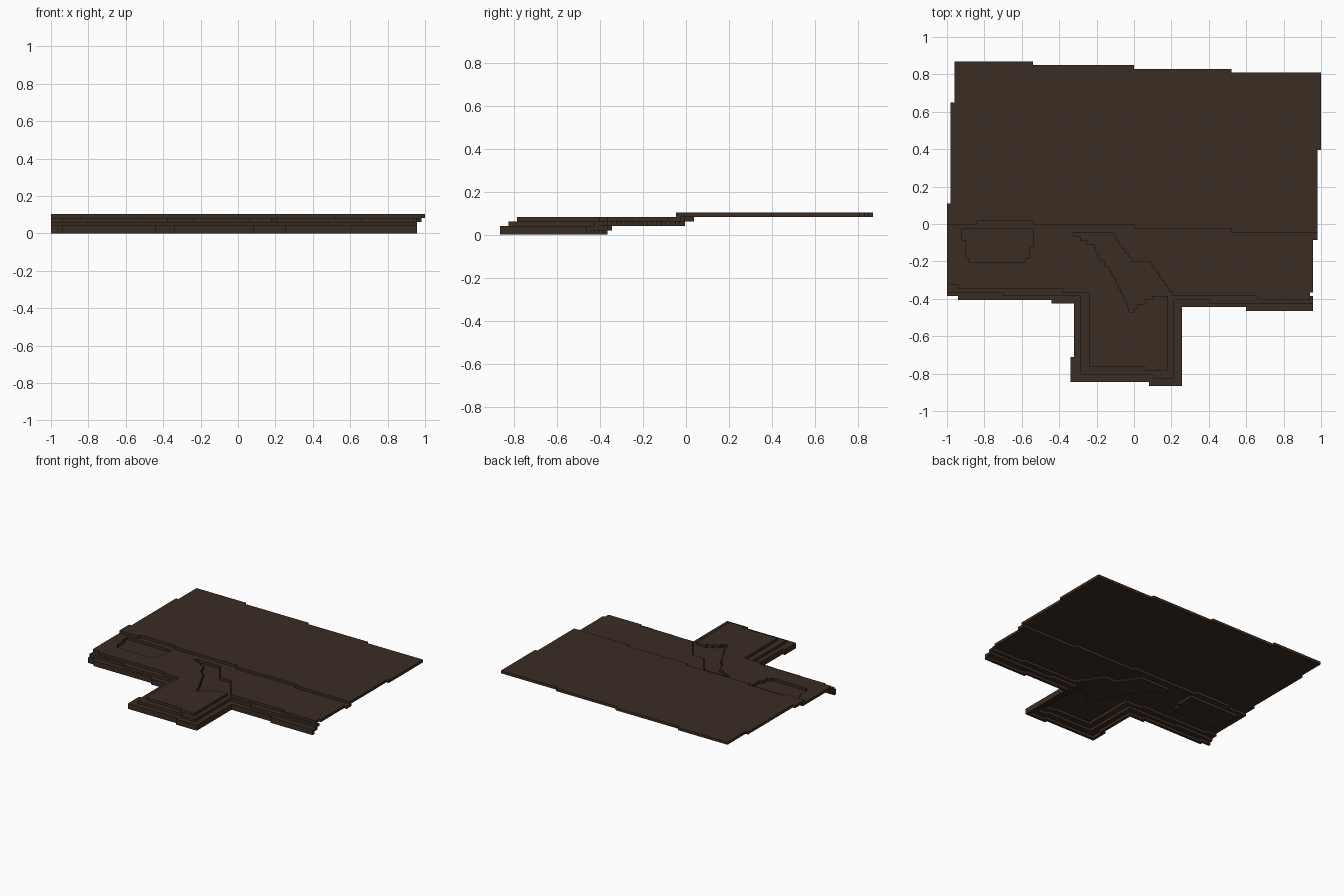
import bpy

cube = bpy.data.objects.get("Cube")
if cube:
    bpy.data.objects.remove(cube, do_unlink=True)

V = 0.0206  # thickness of one terrain layer

earth = bpy.data.materials.new("dark brown earth")
earth.use_nodes = True
COLOUR = (0.044, 0.026, 0.017, 1)
earth.diffuse_color = COLOUR
earth.node_tree.nodes["Principled BSDF"].inputs["Base Color"].default_value = COLOUR


def stairs(a, b):
    """Stepped path from a to b, one layer width per row (a not included)."""
    n = max(1, round(abs(b[1] - a[1]) / V))
    path, x = [], a[0]
    for i in range(1, n + 1):
        y = a[1] + (b[1] - a[1]) * i / n
        path.append((x, y))
        x = a[0] + (b[0] - a[0]) * i / n
        path.append((x, y))
    return path


def staircase(points):
    path = [points[0]]
    for a, b in zip(points, points[1:]):
        path += [b] if abs(a[1] - b[1]) < 1e-6 else stairs(a, b)
    return path


def offset(path, d, closed=False):
    """Shift an axis-aligned path to its left by d."""
    path = [p for i, p in enumerate(path) if i == 0 or p != path[i - 1]]

    def normal(a, b):
        dx, dy = b[0] - a[0], b[1] - a[1]
        if abs(dx) > abs(dy):
            return (0, 1 if dx > 0 else -1)
        return (-1 if dy > 0 else 1, 0)

    result, n = [], len(path)
    for i, p in enumerate(path):
        normals = set()
        if i > 0 or closed:
            normals.add(normal(path[i - 1], p))
        if i < n - 1 or closed:
            normals.add(normal(p, path[(i + 1) % n]))
        result.append((p[0] + d * sum(m[0] for m in normals),
                       p[1] + d * sum(m[1] for m in normals)))
    return result


def layer(name, level, *outlines):
    """Flat sheet one layer thick; extra outlines cut holes."""
    curve = bpy.data.curves.new(name, "CURVE")
    curve.dimensions = "2D"
    curve.fill_mode = "BOTH"
    curve.extrude = V / 2
    for outline in outlines:
        spline = curve.splines.new("POLY")
        spline.points.add(len(outline) - 1)
        for point, (x, y) in zip(spline.points, outline):
            point.co = (x, y, 0, 1)
        spline.use_cyclic_u = True
    curve.materials.append(earth)
    obj = bpy.data.objects.new(name, curve)
    obj.location.z = (level + 0.5) * V
    bpy.context.collection.objects.link(obj)
    bpy.ops.object.select_all(action="DESELECT")
    obj.select_set(True)
    bpy.context.view_layer.objects.active = obj
    bpy.ops.object.convert(target="MESH")
    bpy.ops.object.shade_flat()


def rim(outer, inner):
    return outer + inner[::-1]


# Front edges of the terraces, from the left end to the right end
base_front = [(-1, -.385), (-.94, -.385), (-.94, -.405), (-.44, -.405),
              (-.44, -.425), (-.32, -.425), (-.32, -.71), (-.34, -.71),
              (-.34, -.845), (.08, -.845), (.08, -.865), (.257, -.865),
              (.257, -.445), (.6, -.445), (.6, -.465), (.957, -.465)]
middle_front = [(-1, -.365), (-.7, -.365), (-.7, -.385), (-.285, -.385),
                (-.285, -.805), (.1, -.805), (.1, -.825), (.215, -.825),
                (.215, -.405), (.4, -.405), (.4, -.425), (.957, -.425)]

# Stepped gully that opens onto the rim
gully = [(.18, -.385), (.10, -.385), (.10, -.405), (.06, -.405), (.06, -.43),
         (.02, -.43), (.02, -.45), (0, -.45), (0, -.47)]
gully += staircase([(-.03, -.47), (-.04, -.43), (-.09, -.33), (-.13, -.25),
                    (-.18, -.20), (-.21, -.125), (-.325, -.068)])
gully += [(-.325, -.048)]
gully += staircase([(-.11, -.048), (0, -.2), (.09, -.2), (.22, -.385)])

upper_front = [(-1, -.325), (-.94, -.325), (-.94, -.345), (-.38, -.345),
               (-.38, -.365), (-.24, -.365), (-.24, -.765), (.06, -.765),
               (.06, -.785), (.18, -.785)] + gully + [
               (.66, -.385), (.66, -.405), (.957, -.405)]

# Shallow pit on the left of the terrace
pit = [(-.92, -.025), (-.92, -.085), (-.902, -.085), (-.902, -.185),
       (-.882, -.185), (-.882, -.205), (-.58, -.205), (-.58, -.185),
       (-.56, -.185), (-.56, -.125), (-.54, -.125), (-.54, -.025)]

# Back slab's front edge, from right to left
slab_front = [(.98, -.046), (.52, -.046), (.52, -.025), (0, -.025),
              (0, -.004), (-.54, -.004), (-.54, .016), (-.84, .016),
              (-.84, -.004), (-1, -.004)]

# Terraces from the ground up
layer("bottom_rim", 0, rim(base_front, offset(base_front, V)))
layer("lower_rim", 1, rim(base_front, offset(middle_front, V)))
layer("middle_rim_and_gully_floor", 2, rim(middle_front, offset(upper_front, V)))
layer("pit_floor", 2, offset(pit, -V, closed=True))

# Upper terrace tucks one step under the back slab
terrace_back = [(x, y + V) for x, y in slab_front]
layer("upper_terrace", 3,
      upper_front[:-1] + [(.94, -.405), (.94, -.365), (.957, -.365),
                          (.957, -.085), (.98, -.085)] + terrace_back, pit)

layer("back_slab", 4,
      slab_front + [(-1, .11), (-.98, .11), (-.98, .65), (-.96, .65),
                    (-.96, .87), (-.54, .87), (-.54, .85), (0, .85),
                    (0, .83), (.52, .83), (.52, .81), (1, .81),
                    (1, .395), (.98, .395)])
